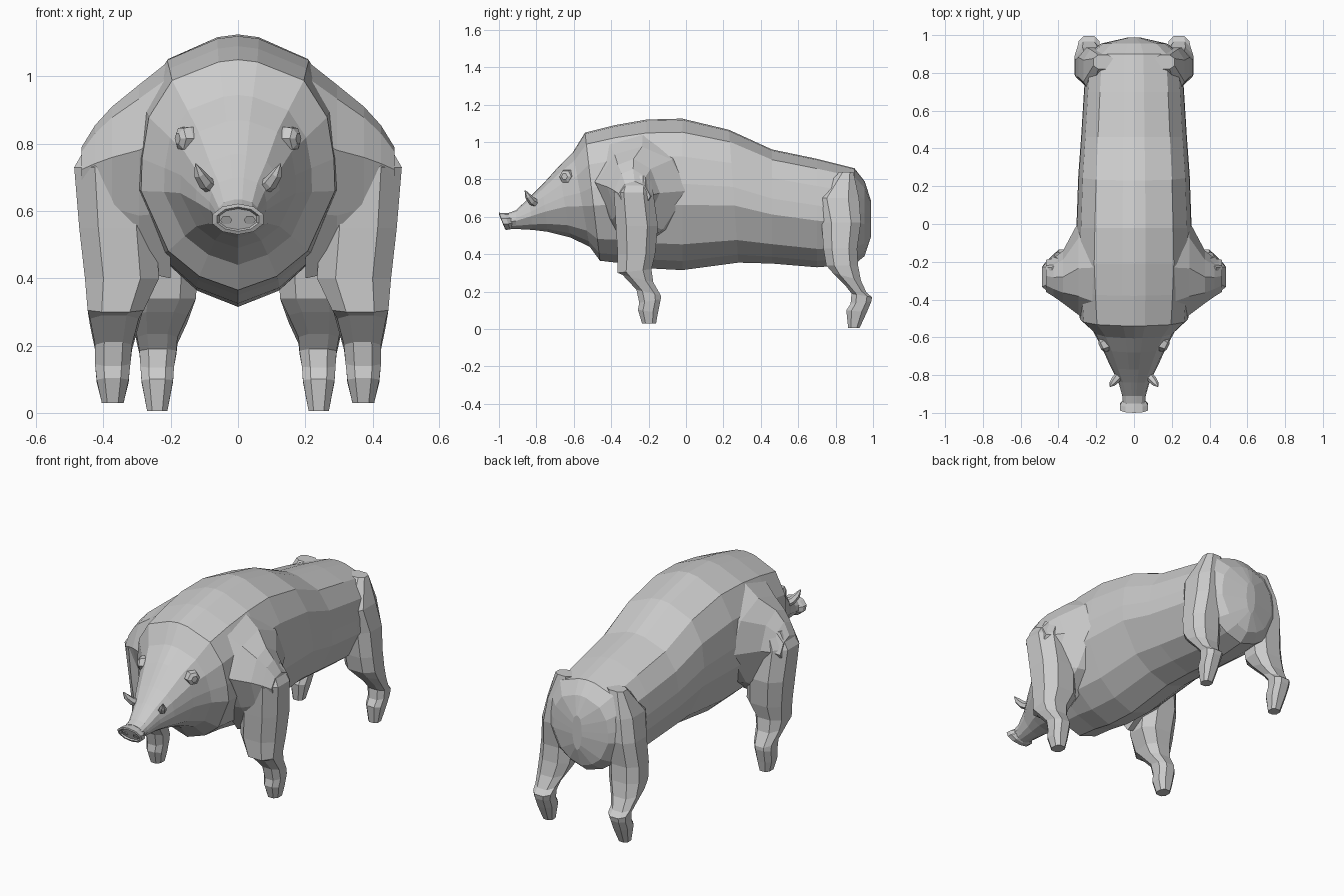
import bpy, bmesh
from math import cos, sin, pi
from mathutils import Vector

if "Cube" in bpy.data.objects:
    bpy.data.objects.remove(bpy.data.objects["Cube"])

grey = bpy.data.materials.new("hide grey")
grey.use_nodes = True
grey.diffuse_color = (0.6, 0.6, 0.6, 1)
grey.node_tree.nodes["Principled BSDF"].inputs["Base Color"].default_value = (0.6, 0.6, 0.6, 1)


def loft(name, rings):
    """Skin a list of equal point rings, closing both ends."""
    bm = bmesh.new()
    rows = [[bm.verts.new(p) for p in ring] for ring in rings]
    n = len(rows[0])
    for a, b in zip(rows, rows[1:]):
        for i in range(n):
            j = (i + 1) % n
            bm.faces.new((a[i], a[j], b[j], b[i]))
    bm.faces.new(rows[0])
    bm.faces.new(rows[-1])
    bmesh.ops.recalc_face_normals(bm, faces=bm.faces)
    mesh = bpy.data.meshes.new(name)
    bm.to_mesh(mesh)
    bm.free()
    mesh.materials.append(grey)
    ob = bpy.data.objects.new(name, mesh)
    bpy.context.scene.collection.objects.link(ob)


def pair(name, rings):
    """Loft a part on the left (+x) and its mirror on the right."""
    loft("left_" + name, rings)
    loft("right_" + name, [[(-x, y, z) for x, y, z in r] for r in rings])


# Half cross-section of the trunk: width and height fractions, top to bottom
HALF = [(.2, .99), (.68, .91), (.92, .75), (.99, .57), (1, .43), (.72, .17), (.4, .06)]


def body_ring(y, top, bottom, width, lean=0):
    pts = [(0, 1)] + HALF + [(0, 0)] + [(-x, z) for x, z in reversed(HALF)]
    return [(x * width, y + lean * (1 - z), bottom + z * (top - bottom)) for x, z in pts]


# Trunk and head: y, top, bottom, half width, lean
loft("body", [body_ring(*r) for r in [
    (-.95, .62, .535, .06, 0),
    (-.91, .635, .535, .062, 0),
    (-.84, .70, .53, .085, .02),
    (-.77, .77, .52, .125, .03),
    (-.68, .87, .49, .172, .06),
    (-.605, .945, .44, .22, .09),
    (-.54, 1.05, .365, .288, .08),
    (-.38, 1.09, .35, .30, .05),
    (-.21, 1.12, .325, .31, 0),
    (-.02, 1.125, .315, .305, 0),
    (.23, 1.065, .355, .295, .05),
    (.46, .96, .35, .28, 0),
    (.70, .91, .33, .265, 0),
    (.90, .86, .345, .25, 0),
    (.955, .79, .39, .175, 0),
    (.988, .69, .49, .03, 0)]])


# Snout disc with a raised rim and recessed face
def disc(y, rx, rz, zc, tilt=0):
    return [(rx * cos(a), y - tilt * sin(a), zc + rz * sin(a))
            for a in [pi * (k + .5) / 5 for k in range(10)]]


loft("snout", [disc(-.93, .06, .04, .578), disc(-.955, .078, .044, .576, .015),
               disc(-.982, .079, .046, .576, .018), disc(-.985, .065, .036, .576, .015),
               disc(-.975, .058, .031, .576, .012)])
pair("nostril", [[(.035 + .018 * cos(a), y - .008 * sin(a), .573 + .014 * sin(a))
                  for a in [k * pi / 3 for k in range(6)]] for y in (-.972, -.98)])


def leg_ring(z, x0, x1, y0, y1, tilt=0):
    """Eight-sided section of a leg with cut corners."""
    cx, cy, rx, ry = (x0 + x1) / 2, (y0 + y1) / 2, (x1 - x0) / 2, (y1 - y0) / 2
    shape = [(1, .5), (.5, 1), (-.5, 1), (-1, .5), (-1, -.5), (-.5, -1), (.5, -1), (1, -.5)]
    return [(cx + rx * a, cy + ry * b, z + tilt * b) for a, b in shape]


# Front legs: z, inner x, outer x, front y, back y, tilt
pair("front_leg", [leg_ring(*r) for r in [
    (.82, .24, .435, -.35, -.19),
    (.73, .24, .487, -.385, -.175),
    (.55, .245, .472, -.375, -.15),
    (.40, .235, .455, -.365, -.165),
    (.31, .28, .447, -.365, -.185, .01),
    (.27, .295, .44, -.34, -.175, -.02),
    (.195, .315, .425, -.265, -.135, -.015),
    (.15, .32, .425, -.25, -.135, .01),
    (.095, .325, .42, -.257, -.15, -.008),
    (.03, .34, .405, -.235, -.16)]])


def shoulder_ring(x, y0, y1, z0, z1):
    """Upright eight-sided slice of the shoulder, wider across the middle."""
    shape = [(1, .15), (.65, .75), (0, 1), (-.6, .85), (-1, .3), (-.65, -.4), (-.2, -1), (.45, -.6)]
    return [(x, (y0 + y1) / 2 + (y1 - y0) / 2 * a, (z0 + z1) / 2 + (z1 - z0) / 2 * b)
            for a, b in shape]


# Shoulders flaring out of the trunk into the front legs
pair("shoulder", [shoulder_ring(*r) for r in [
    (.20, -.54, .08, .40, 1.05),
    (.295, -.48, .01, .42, .975),
    (.375, -.42, -.14, .48, .91),
    (.425, -.385, -.18, .53, .855),
    (.465, -.36, -.19, .60, .79)]])

# Hind legs with thighs
pair("hind_leg", [leg_ring(*r) for r in [
    (.84, .11, .215, .82, .895),
    (.70, .12, .268, .695, .925),
    (.57, .12, .295, .725, .935),
    (.43, .12, .31, .735, .915),
    (.34, .125, .315, .75, .92),
    (.28, .15, .313, .785, .935, -.02),
    (.215, .18, .30, .85, .965, -.02),
    (.18, .183, .293, .885, .995, -.01),
    (.14, .19, .29, .88, .99, .005),
    (.095, .193, .287, .857, .967, -.005),
    (.005, .21, .27, .867, .928)]])


def tube(path, radii, sides=6):
    """Rings of given radii following a path."""
    rings = []
    for i, p in enumerate(path):
        d = Vector(path[min(i + 1, len(path) - 1)]) - Vector(path[max(i - 1, 0)])
        q = d.to_track_quat("Z", "Y")
        rings.append([tuple(Vector(p) + q @ Vector((radii[i] * cos(a), radii[i] * sin(a), 0)))
                      for a in [k * 2 * pi / sides for k in range(sides)]])
    return rings


# Tusks and eyes
pair("tusk", tube([(.07, -.79, .665), (.098, -.825, .685), (.115, -.845, .71), (.126, -.86, .74)],
                  [.022, .022, .017, .003]))
pair("eye", tube([(.12, -.62, .815), (.15, -.635, .815), (.17, -.645, .815), (.18, -.65, .815)],
                 [.038, .041, .036, .018]))
